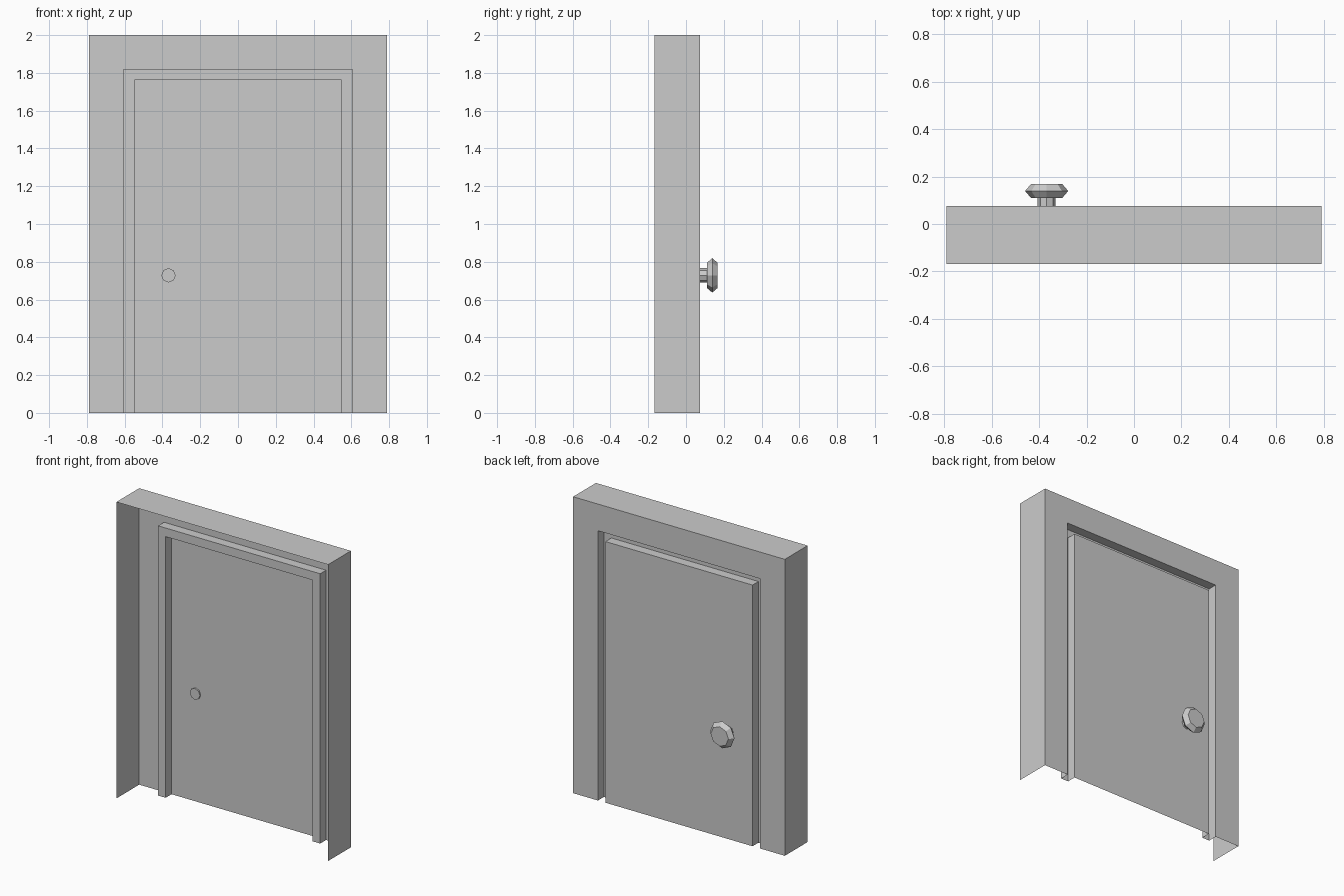
import bpy, bmesh
from math import sin, cos, pi

if "Cube" in bpy.data.objects:
    bpy.data.objects.remove(bpy.data.objects["Cube"])

BACK, FRONT, RECESS = 0.075, -0.168, 0.012


def finish(name, bm):
    mesh = bpy.data.meshes.new(name)
    bm.to_mesh(mesh)
    bm.free()
    obj = bpy.data.objects.new(name, mesh)
    bpy.context.collection.objects.link(obj)
    return obj


def arch(name, steps, filled=False):
    """Skin door-shaped outlines (half width, height, y), open at the floor."""
    bm = bmesh.new()
    rings = [[bm.verts.new(p) for p in ((-w, y, 0), (-w, y, h), (w, y, h), (w, y, 0))]
             for w, h, y in steps]
    for a, b in zip(rings, rings[1:]):
        for i in range(3):
            bm.faces.new((a[i], a[i + 1], b[i + 1], b[i]))
    if filled:
        bm.faces.new(rings[-1])
    return finish(name, bm)


def lathe_y(name, profile, x, z, sides=8):
    """Turn a (radius, y) profile around a y-parallel axis, capping both ends."""
    bm = bmesh.new()
    angles = [2 * pi * i / sides for i in range(sides)]
    rings = [[bm.verts.new((x + r * cos(t), y, z + r * sin(t))) for t in angles]
             for r, y in profile]
    for a, b in zip(rings, rings[1:]):
        for i in range(sides):
            j = (i + 1) % sides
            bm.faces.new((a[i], a[j], b[j], b[i]))
    bm.faces.new(rings[0])
    bm.faces.new(rings[-1])
    bmesh.ops.recalc_face_normals(bm, faces=bm.faces[:])
    return finish(name, bm)


# Thin wall shell, open at front and bottom, with a doorway in its rear face
arch("wall_surround", [(0.79, 2.0, FRONT), (0.79, 2.0, BACK), (0.605, 1.82, BACK)])

# Recessed channel around the door
arch("door_frame", [(0.605, 1.82, BACK), (0.605, 1.82, RECESS), (0.549, 1.762, RECESS)])

# Door slab standing out of the channel
arch("door", [(0.549, 1.762, RECESS), (0.549, 1.762, BACK)], filled=True)

# Faceted knob whose stem pokes slightly through the door
lathe_y("door_knob", [(0.038, 0.065), (0.038, 0.11), (0.066, 0.11),
                      (0.091, 0.139), (0.066, 0.168)], -0.368, 0.728)
